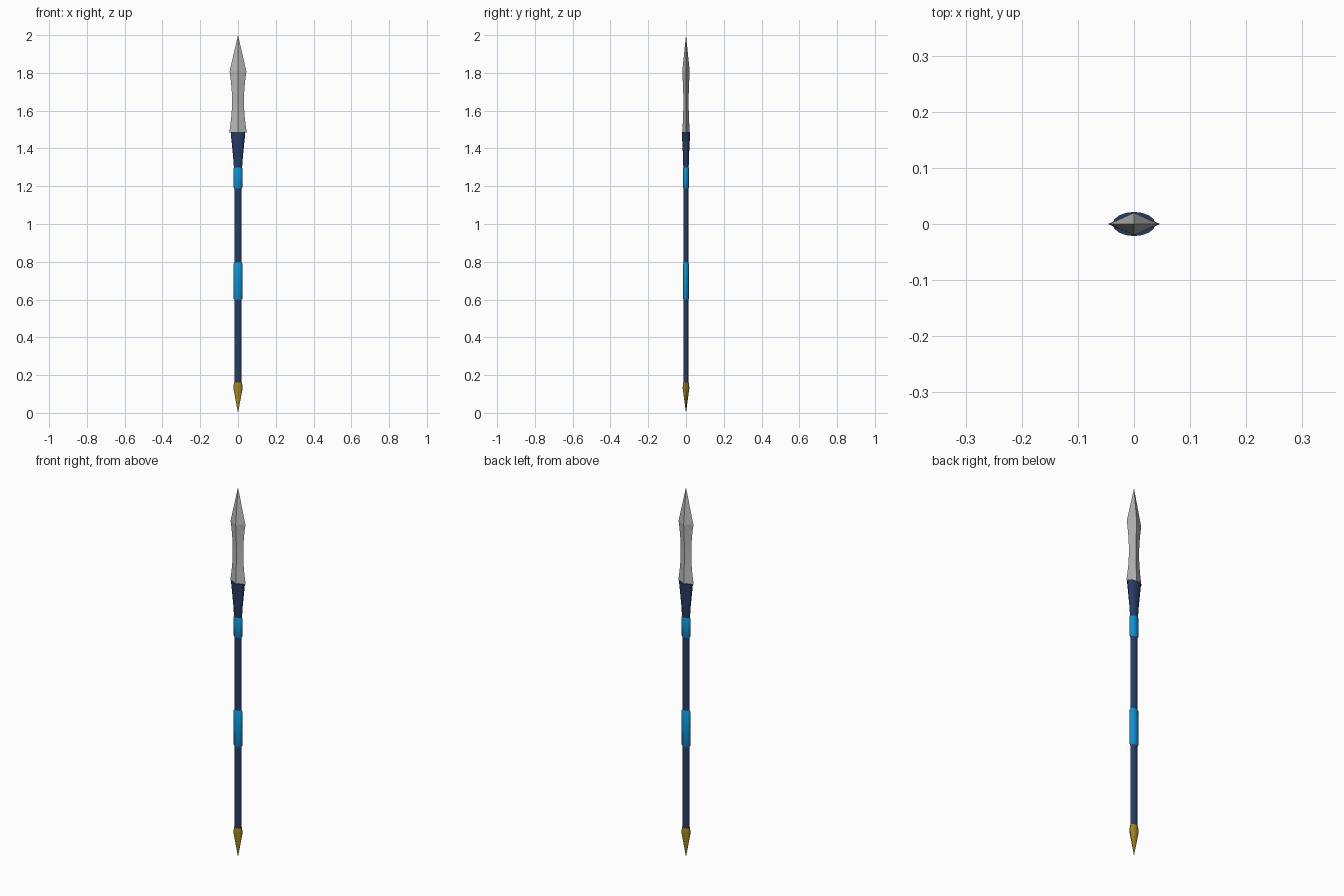
import bpy, bmesh, math

if "Cube" in bpy.data.objects:
    bpy.data.objects.remove(bpy.data.objects["Cube"])


def material(name, rgb):
    m = bpy.data.materials.new(name)
    m.diffuse_color = (*rgb, 1)
    m.use_nodes = True
    m.node_tree.nodes["Principled BSDF"].inputs["Base Color"].default_value = m.diffuse_color
    return m


steel = material("steel grey", (0.48, 0.48, 0.48))
navy = material("navy", (0.022, 0.045, 0.125))
cyan = material("bright blue", (0.005, 0.28, 0.65))
gold = material("old gold", (0.36, 0.24, 0.015))


def loft(name, rings, sides, mat, smooth=False):
    """Stack elliptical rings (z, half width x, half depth y) and cap both ends."""
    bm = bmesh.new()
    loops = []
    for z, rx, ry in rings:
        if rx == 0:
            loops.append([bm.verts.new((0, 0, z))] * sides)
        else:
            loops.append([bm.verts.new((rx * math.cos(2 * math.pi * i / sides),
                                        ry * math.sin(2 * math.pi * i / sides), z))
                          for i in range(sides)])
    for a, b in zip(loops, loops[1:]):
        for i in range(sides):
            j = (i + 1) % sides
            bm.faces.new(list(dict.fromkeys((a[i], a[j], b[j], b[i]))))
    for loop in (loops[0], loops[-1]):
        if loop[0] is not loop[1]:
            bm.faces.new(loop)
    bmesh.ops.recalc_face_normals(bm, faces=bm.faces)
    me = bpy.data.meshes.new(name)
    bm.to_mesh(me)
    bm.free()
    me.materials.append(mat)
    ob = bpy.data.objects.new(name, me)
    bpy.context.collection.objects.link(ob)
    if smooth:
        bpy.context.view_layer.objects.active = ob
        ob.select_set(True)
        bpy.ops.object.shade_smooth_by_angle(angle=math.radians(35))
        ob.select_set(False)
    return ob


# Blade: diamond section, hollowed sides below the point
blade = []
for k in range(11):
    t = k / 10
    dip = math.sin(math.pi * t) ** 0.9
    blade.append((1.485 + 0.322 * t, 0.0465 - 0.002 * t - 0.014 * dip,
                  0.020 - 0.006 * dip))
blade.append((2.0, 0, 0))
loft("blade", blade, 4, steel)

# Flared socket and oval shaft
loft("socket", [(1.29, 0.021, 0.014), (1.36, 0.026, 0.016),
                (1.475, 0.038, 0.0215), (1.487, 0.038, 0.0215)], 16, navy, True)
loft("shaft", [(0.13, 0.019, 0.0125), (1.31, 0.019, 0.0125)], 16, navy, True)

# Grip wraps with bevelled ends
for name, z0, z1 in (("lower_grip", 0.598, 0.797), ("upper_grip", 1.187, 1.303)):
    loft(name, [(z0, 0.019, 0.0125), (z0 + 0.007, 0.0235, 0.0155),
                (z1 - 0.007, 0.0235, 0.0155), (z1, 0.019, 0.0125)], 16, cyan, True)

# Butt spike
loft("butt_spike", [(0, 0, 0), (0.132, 0.025, 0.018),
                    (0.162, 0.021, 0.0145)], 12, gold, True)
